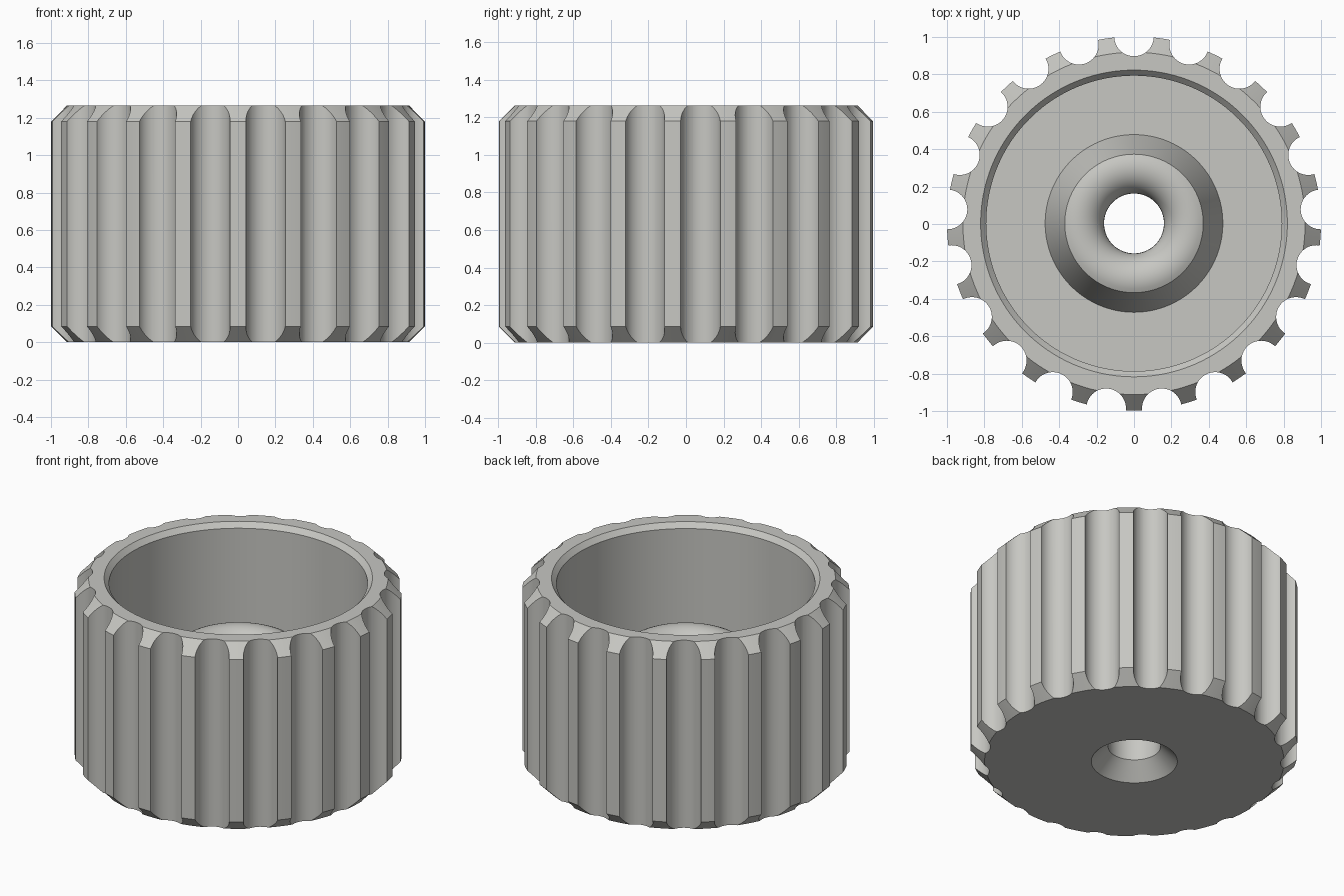
import bpy, bmesh, math

if "Cube" in bpy.data.objects:
    bpy.data.objects.remove(bpy.data.objects["Cube"])

FLUTES = 21          # grip grooves around the rim
SEGMENTS = 168       # lathe steps, a multiple of the groove count
HEIGHT = 1.265
CENTRE_Y = 0.003

grey = bpy.data.materials.new("light warm grey")
grey.diffuse_color = (0.57, 0.57, 0.54, 1)
grey.use_nodes = True
grey.node_tree.nodes["Principled BSDF"].inputs["Base Color"].default_value = grey.diffuse_color


def make_object(name, bm):
    bmesh.ops.recalc_face_normals(bm, faces=bm.faces)
    mesh = bpy.data.meshes.new(name)
    bm.to_mesh(mesh)
    bm.free()
    mesh.materials.append(grey)
    obj = bpy.data.objects.new(name, mesh)
    bpy.context.collection.objects.link(obj)
    obj.location.y = CENTRE_Y
    return obj


def lathe(name, profile):
    """Turn a closed (radius, z) profile around the z axis."""
    bm = bmesh.new()
    rings = []
    for i in range(SEGMENTS):
        a = math.pi / 2 + math.tau * i / SEGMENTS
        rings.append([bm.verts.new((r * math.cos(a), r * math.sin(a), z)) for r, z in profile])
    n = len(profile)
    for i in range(SEGMENTS):
        a, b = rings[i], rings[(i + 1) % SEGMENTS]
        for j in range(n):
            k = (j + 1) % n
            bm.faces.new((a[j], b[j], b[k], a[k]))
    return make_object(name, bm)


# Body: chamfered cup with a tapered boss, rounded mouth and countersunk hole
mouth = [(0.30 + 0.14 * math.cos(t), 0.673 + 0.14 * math.sin(t))
         for t in (math.radians(60 + 10 * i) for i in range(13))]
profile = [
    (0.263, 0), (0.915, 0), (1.0, 0.085), (1.0, HEIGHT - 0.085),
    (0.915, HEIGHT), (0.82, HEIGHT), (0.79, HEIGHT - 0.033),
    (0.79, 0.48), (0.475, 0.48), *mouth, (0.16, 0.103),
]
knob = lathe("knob_body", profile)

# Groove cutters: a ring of upright cylinders
bm = bmesh.new()
for i in range(FLUTES):
    a = math.pi / 2 + math.tau * i / FLUTES
    made = bmesh.ops.create_cone(bm, cap_ends=True, segments=48, radius1=0.106,
                                 radius2=0.106, depth=HEIGHT + 0.4)
    bmesh.ops.translate(bm, verts=made["verts"],
                        vec=(math.cos(a), math.sin(a), HEIGHT / 2))
cutter = make_object("groove_cutter", bm)
cutter.hide_render = True

# Cut the grooves, then smooth the curved surfaces
cut = knob.modifiers.new("grooves", 'BOOLEAN')
cut.operation = 'DIFFERENCE'
cut.solver = 'EXACT'
cut.object = cutter
bpy.context.view_layer.objects.active = knob
knob.select_set(True)
cutter.select_set(False)
bpy.ops.object.modifier_apply(modifier=cut.name)
bpy.data.objects.remove(cutter)
bpy.ops.object.shade_smooth_by_angle(angle=math.radians(25))
